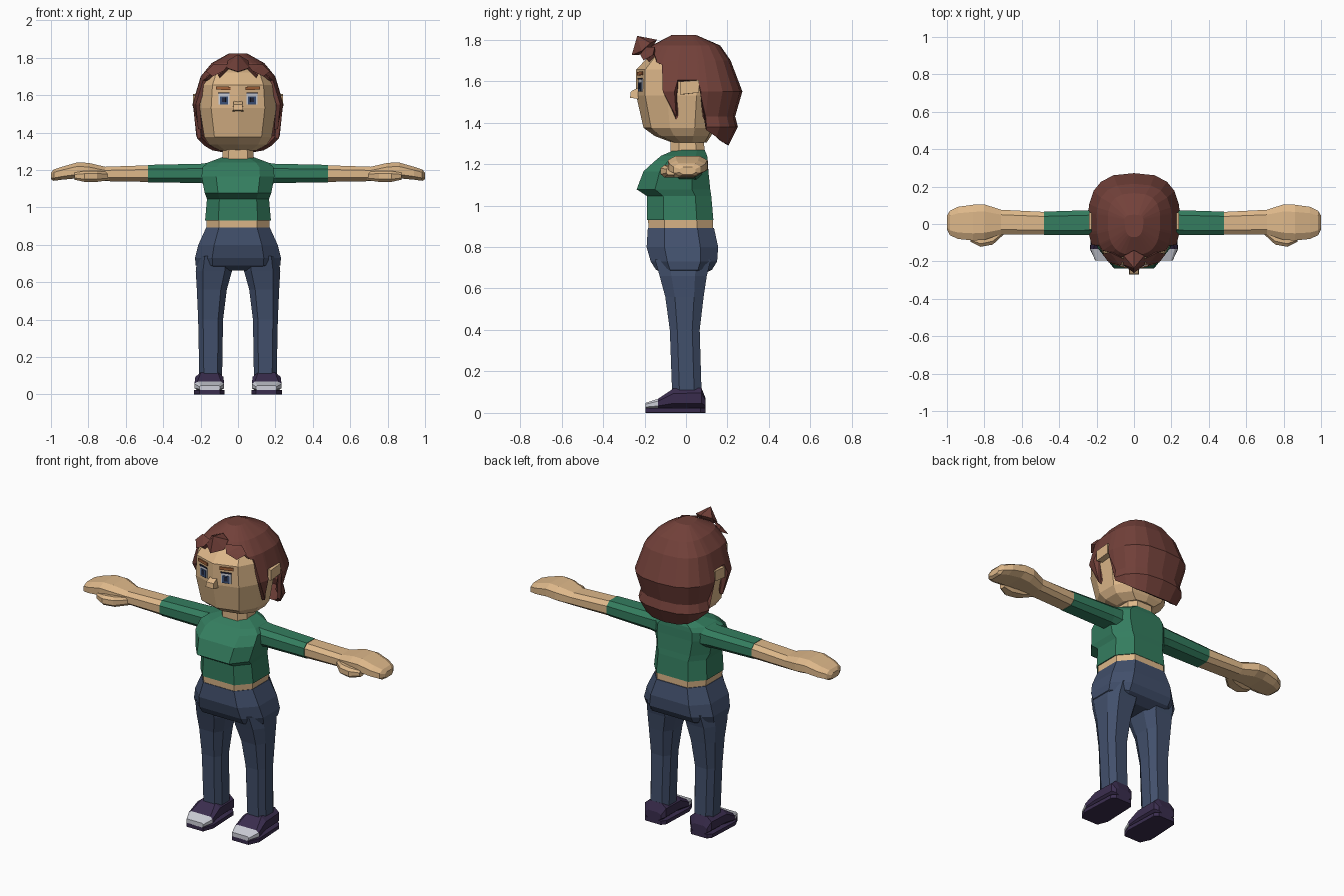
import bpy, bmesh, math
from mathutils import Vector


def material(name, rgb):
    lin = [((c / 255 + 0.055) / 1.055) ** 2.4 for c in rgb]
    m = bpy.data.materials.new(name)
    m.diffuse_color = (*lin, 1)
    return m


skin = material("skin", (222, 184, 138))
hair = material("hair_auburn", (115, 65, 58))
green = material("shirt_green", (52, 125, 95))
denim = material("denim_blue", (66, 80, 108))
purple = material("shoe_purple", (58, 45, 78))
white = material("pale_grey", (205, 207, 216))
brown = material("brow_brown", (165, 100, 58))
iris_blue = material("iris_blue", (58, 80, 120))
dark = material("pupil_dark", (35, 38, 58))


def finish(name, bm, mats, mirror=False):
    bmesh.ops.remove_doubles(bm, verts=bm.verts, dist=0.0005)
    bmesh.ops.recalc_face_normals(bm, faces=bm.faces)
    me = bpy.data.meshes.new(name)
    bm.to_mesh(me)
    bm.free()
    for m in mats:
        me.materials.append(m)
    ob = bpy.data.objects.new(name, me)
    bpy.context.collection.objects.link(ob)
    if mirror:
        ob.modifiers.new("mirror", "MIRROR").use_mirror_merge = False
    return ob


# Octagonal outline: flat share of each side, then a chamfer
def octagon(u0, u1, v0, v1, fu=0.6, fv=0.5):
    cu, cv, hu, hv = (u0 + u1) / 2, (v0 + v1) / 2, (u1 - u0) / 2, (v1 - v0) / 2
    pts = [(fu, -1), (1, -fv), (1, fv), (fu, 1), (-fu, 1), (-1, fv), (-1, -fv), (-fu, -1)]
    return [(cu + hu * a, cv + hv * b) for a, b in pts]


def loft(name, axis, sections, mat, mirror=False, paint=None, outline=octagon, mats=None):
    bm = bmesh.new()
    rings = []
    for t, *box in sections:
        place = {"x": lambda u, v: (t, u, v), "y": lambda u, v: (u, t, v), "z": lambda u, v: (u, v, t)}[axis]
        rings.append([bm.verts.new(place(u, v)) for u, v in outline(*box)])
    n = len(rings[0])
    for a, b in zip(rings, rings[1:]):
        for i in range(n):
            j = (i + 1) % n
            bm.faces.new((a[i], a[j], b[j], b[i]))
    bm.faces.new(rings[0])
    bm.faces.new(rings[-1])
    if paint:
        for f in bm.faces:
            f.material_index = paint(f.calc_center_median())
    return finish(name, bm, mats or [mat], mirror)


# Symmetric section about x = 0
def body(*rows):
    return [(z, -w, w, a, b) for z, w, a, b in rows]


def hull(name, points, mat, mirror=False):
    bm = bmesh.new()
    for p in points:
        bm.verts.new(p)
    r = bmesh.ops.convex_hull(bm, input=bm.verts)
    bmesh.ops.delete(bm, geom=[v for v in r["geom_interior"] if isinstance(v, bmesh.types.BMVert)], context="VERTS")
    return finish(name, bm, [mat], mirror)


# Torso
loft("shirt", "z", body(
    (0.93, 0.176, -0.187, 0.132), (1.045, 0.166, -0.187, 0.122), (1.078, 0.178, -0.238, 0.117),
    (1.165, 0.195, -0.205, 0.108), (1.215, 0.19, -0.15, 0.105), (1.24, 0.16, -0.12, 0.102),
    (1.268, 0.085, -0.055, 0.09)), green)
loft("waist", "z", body((0.87, 0.166, -0.18, 0.13), (0.935, 0.17, -0.183, 0.13)), skin)
loft("hips", "z", body(
    (0.892, 0.17, -0.184, 0.135), (0.80, 0.212, -0.19, 0.155), (0.73, 0.23, -0.17, 0.15),
    (0.69, 0.226, -0.145, 0.125), (0.662, 0.19, -0.09, 0.07)), denim)
loft("neck", "z", body((1.24, 0.085, -0.075, 0.09), (1.36, 0.08, -0.075, 0.085)), skin)

# Legs and shoes
loft("trouser_leg", "z", [
    (0.74, 0.03, 0.215, -0.15, 0.12), (0.66, 0.032, 0.226, -0.127, 0.10), (0.56, 0.06, 0.22, -0.10, 0.085),
    (0.40, 0.08, 0.213, -0.078, 0.066), (0.10, 0.085, 0.207, -0.067, 0.075)], denim, True)
loft("shoe_sole", "y", [
    (-0.195, 0.095, 0.207, 0, 0.024, 0.97, 0.9), (-0.135, 0.072, 0.235, 0, 0.024, 0.97, 0.9),
    (0.07, 0.08, 0.225, 0, 0.024, 0.97, 0.9), (0.095, 0.10, 0.205, 0, 0.024, 0.97, 0.9)], purple, True)
loft("shoe_upper", "y", [
    (-0.195, 0.095, 0.207, 0.022, 0.048, 0.85), (-0.135, 0.074, 0.233, 0.022, 0.068, 0.8),
    (-0.06, 0.078, 0.228, 0.022, 0.118), (0.075, 0.08, 0.222, 0.022, 0.12),
    (0.095, 0.10, 0.205, 0.022, 0.07)], purple, True,
    lambda c: 1 if c.y < -0.14 else 0, mats=[purple, white])

# Arms and hands
loft("sleeve", "x", [
    (0.10, -0.07, 0.08, 1.115, 1.245), (0.20, -0.06, 0.075, 1.13, 1.233),
    (0.482, -0.06, 0.066, 1.134, 1.227)], green, True)
loft("forearm_and_hand", "x", [
    (0.47, -0.057, 0.064, 1.136, 1.225), (0.71, -0.056, 0.076, 1.14, 1.217),
    (0.80, -0.085, 0.105, 1.15, 1.238), (0.86, -0.088, 0.103, 1.155, 1.24),
    (0.94, -0.08, 0.092, 1.148, 1.217), (0.985, -0.06, 0.07, 1.142, 1.202),
    (1.0, -0.03, 0.045, 1.15, 1.185)], skin, True)
loft("thumb", "x", [
    (0.69, -0.05, 0.0, 1.145, 1.19), (0.755, -0.11, -0.02, 1.136, 1.195),
    (0.82, -0.122, -0.04, 1.136, 1.195), (0.875, -0.095, -0.05, 1.148, 1.185)], skin, True)


# Head: twelve sided outline with a shallow ridge down the face
def head_outline(w, front, back):
    half = [(0.7, front * 0.82), (1, front * 0.38), (1, back * 0.3), (0.65, back * 0.9)]
    right = [(w * a, y) for a, y in half]
    return [(0, front)] + right + [(0, back)] + [(-x, y) for x, y in reversed(right)]


loft("head", "z", [
    (1.305, 0.10, -0.07, 0.10), (1.335, 0.155, -0.15, 0.12), (1.375, 0.18, -0.205, 0.14),
    (1.53, 0.205, -0.24, 0.17), (1.655, 0.195, -0.24, 0.17), (1.72, 0.165, -0.18, 0.15),
    (1.76, 0.11, -0.10, 0.10)], skin, outline=head_outline)
hull("nose", [(s * w, y, z) for s in (-1, 1) for w, y, z in (
    (0.029, -0.22, 1.512), (0.027, -0.27, 1.52), (0.024, -0.266, 1.55), (0.022, -0.22, 1.575))], skin)
hull("ear", [(x, y, z) for x, a, b in ((0.18, -0.02, 0.05), (0.24, -0.03, 0.062))
             for y, z in ((a, 1.535), (b, 1.545), (a, 1.598), (b, 1.605))], skin, True)


# Thin face plates following the slope of the cheek
def face_plate(name, x, z, w, h, lift, mat, tilt=0.0):
    slope = math.atan2(0.043, 0.143)
    along, out = Vector((math.cos(slope), math.sin(slope), 0)), Vector((math.sin(slope), -math.cos(slope), 0))
    mid = Vector((x, -0.24 + x * 0.043 / 0.143, z))
    hull(name, [mid + along * (a * w / 2) + out * d + Vector((0, 0, b * h / 2 + a * tilt))
                for a in (-1, 1) for b in (-1, 1) for d in (lift - 0.006, lift)], mat, True)


face_plate("eye_white", 0.074, 1.58, 0.06, 0.062, 0.004, white)
face_plate("iris", 0.073, 1.572, 0.044, 0.044, 0.007, iris_blue)
face_plate("pupil", 0.073, 1.575, 0.02, 0.026, 0.009, dark)
face_plate("upper_lid", 0.074, 1.611, 0.062, 0.007, 0.008, dark)
face_plate("eyebrow", 0.077, 1.637, 0.08, 0.017, 0.008, brown, 0.001)

# Hair shell: columns around the head, each cut off at its own hem height
levels = [(1.822, 0.05, -0.07, 0.05), (1.772, 0.14, -0.165, 0.165), (1.70, 0.20, -0.212, 0.215),
          (1.55, 0.245, -0.225, 0.272), (1.43, 0.215, -0.20, 0.237), (1.38, 0.228, -0.20, 0.25),
          (1.29, 0.185, -0.20, 0.205)]
hems = [(0, 1.735), (14, 1.752), (26, 1.705), (38, 1.735), (52, 1.69), (61, 1.68), (64, 1.55), (78, 1.42),
        (81, 1.605), (95, 1.605), (97, 1.53), (104, 1.365), (122, 1.33), (140, 1.305), (160, 1.295), (180, 1.29)]


def hair_point(deg, z):
    for hi, lo in zip(levels, levels[1:]):
        if z >= lo[0] - 1e-6:
            break
    t = (hi[0] - z) / (hi[0] - lo[0])
    w, front, back = [a + (b - a) * t for a, b in zip(hi[1:], lo[1:])]
    s, c = math.sin(math.radians(deg)), math.cos(math.radians(deg))
    cy = 0.02
    reach = (cy - front) if c > 0 else (back - cy)
    return (math.copysign(abs(s) ** 0.75 * w, s), cy - math.copysign(abs(c) ** 0.75 * reach, c), z)


bm = bmesh.new()
columns = hems + [(-d, h) for d, h in reversed(hems[1:-1])]
grid = []
for deg, hem in columns:
    grid.append([Vector(hair_point(deg, max(lv[0], hem))) for lv in levels])
for a, b in zip(grid, grid[1:] + grid[:1]):
    for k in range(len(levels) - 1):
        corners = []
        for p in (a[k], b[k], b[k + 1], a[k + 1]):
            if all((p - q).length > 1e-5 for q in corners):
                corners.append(p)
        if len(corners) > 2:
            bm.faces.new([bm.verts.new(p) for p in corners])
bm.faces.new([bm.verts.new(col[0]) for col in grid])
shell = finish("hair", bm, [hair])
thick = shell.modifiers.new("thickness", "SOLIDIFY")
thick.thickness = 0.022
thick.offset = -1

# Fringe tuft at the hairline
hull("fringe_tuft", [(0, -0.14, 1.80), (0, -0.235, 1.818), (0, -0.262, 1.725), (0, -0.18, 1.73),
                     (0.055, -0.17, 1.785), (-0.055, -0.17, 1.785), (0.06, -0.215, 1.745), (-0.06, -0.215, 1.745)], hair)
hull("fringe_lock", [(0.05, -0.19, 1.765), (0.13, -0.15, 1.765), (0.075, -0.222, 1.73),
                     (0.135, -0.205, 1.70), (0.17, -0.16, 1.725), (0.11, -0.15, 1.73)], hair, True)
